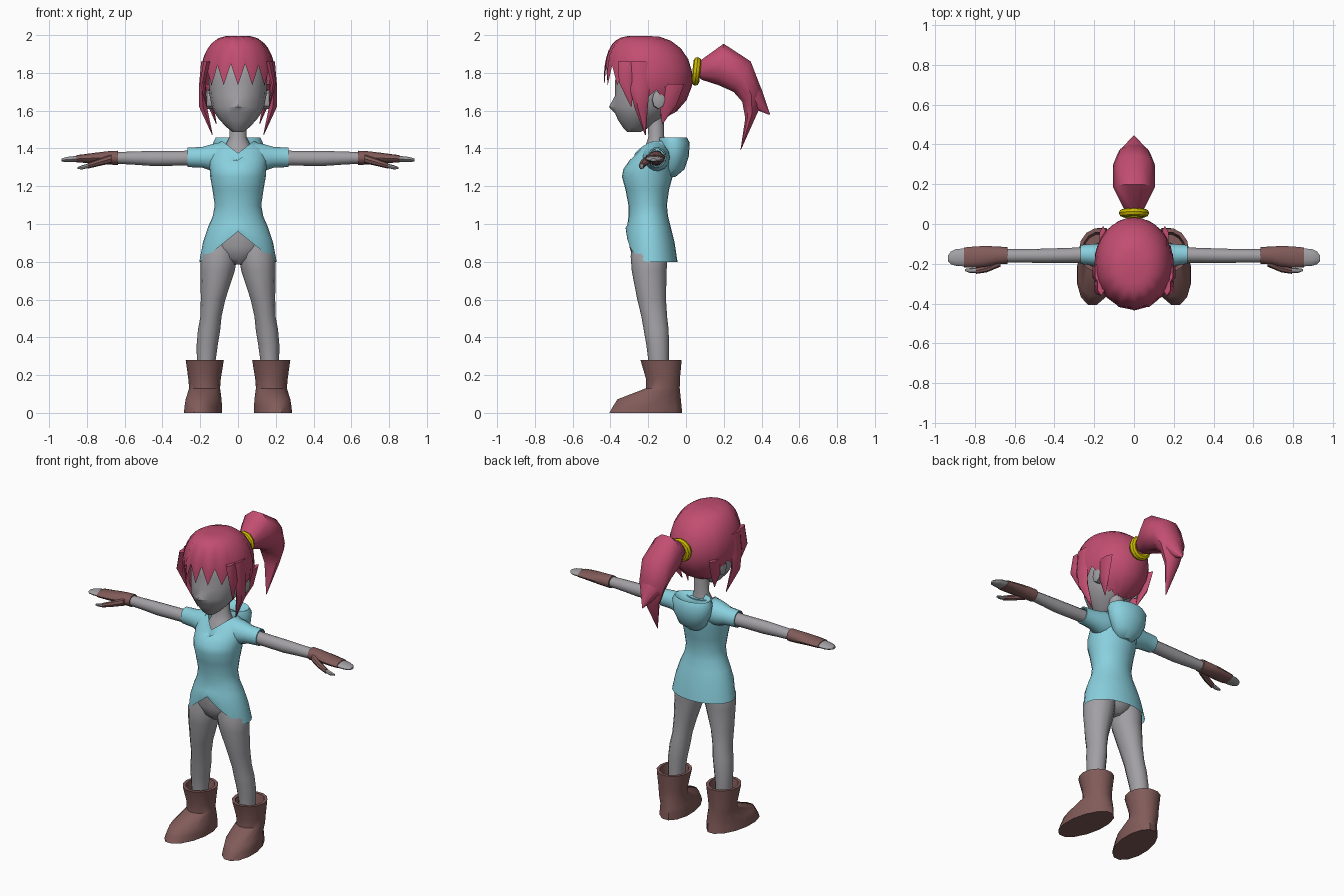
import bpy, bmesh, math
from mathutils import Vector as V


def material(name, rgb):
    m = bpy.data.materials.new(name)
    m.diffuse_color = (*rgb, 1)
    return m


PINK = material("hair pink", (0.54, 0.075, 0.165))
BLUE = material("cloth blue", (0.25, 0.63, 0.73))
BROWN = material("leather brown", (0.22, 0.105, 0.10))
GREY = material("body grey", (0.36, 0.35, 0.37))
YELLOW = material("tie yellow", (0.62, 0.50, 0.0))


def finish(name, bm, mat, mirror=False):
    bmesh.ops.recalc_face_normals(bm, faces=bm.faces)
    me = bpy.data.meshes.new(name)
    bm.to_mesh(me)
    bm.free()
    ob = bpy.data.objects.new(name, me)
    me.materials.append(mat)
    bpy.context.collection.objects.link(ob)
    if mirror:
        ob.modifiers.new("mirror", 'MIRROR').use_mirror_merge = False
    return ob


def loft(name, rings, mat, n=16, caps=(True, True), mirror=False, shape=None):
    """Skin rings of (centre, half axis u, half axis v); shape moves each point."""
    bm = bmesh.new()
    loops = []
    for c, u, v in rings:
        loop = []
        for i in range(n):
            a = 2 * math.pi * i / n
            p = V(c) + V(u) * math.cos(a) + V(v) * math.sin(a)
            loop.append(bm.verts.new(shape(p, V(c)) if shape else p))
        loops.append(loop)
    for a, b in zip(loops, loops[1:]):
        for i in range(n):
            j = (i + 1) % n
            bm.faces.new((a[i], a[j], b[j], b[i]))
    if caps[0]:
        bm.faces.new(loops[0])
    if caps[1]:
        bm.faces.new(loops[-1])
    return finish(name, bm, mat, mirror)


def upright(rows):   # rows: z, cx, cy, rx, ry
    return [((cx, cy, z), (rx, 0, 0), (0, ry, 0)) for z, cx, cy, rx, ry in rows]


def sideways(rows):  # rows: x, cy, cz, ry, rz
    return [((x, cy, cz), (0, ry, 0), (0, 0, rz)) for x, cy, cz, ry, rz in rows]


# Tunic with a pointed opening at the front hem and a V neck
def tunic_shape(p, c):
    front = p.y < c.y - 0.001
    if p.z < 0.999:
        hem = 0.8 + (0.16 * max(0, 1 - abs(p.x) / 0.2) if front else 0)
        p.z = hem + (p.z - 0.8) / 0.2 * (1 - hem)
    elif p.z > 1.39 and front:
        w = max(0, 1 - abs(p.x) / 0.085)
        p.y -= (0.055 if p.z > 1.42 else 0.03) * w
        p.z -= 0.065 * w
    return p


loft("tunic", upright([
    (0.80, 0, -.18, .205, .135), (0.90, 0, -.19, .186, .130), (0.98, 0, -.195, .16, .115),
    (1.04, 0, -.200, .134, .105), (1.10, 0, -.203, .123, .102), (1.18, 0, -.205, .135, .115),
    (1.25, 0, -.205, .147, .134), (1.29, 0, -.20, .150, .132), (1.34, 0, -.182, .155, .115),
    (1.40, 0, -.16, .145, .09), (1.44, 0, -.15, .088, .065)]),
    BLUE, 24, (False, False), shape=tunic_shape)

# Short sleeves, open at the cuff
loft("sleeve", sideways([
    (.09, -.16, 1.355, .075, .080), (.14, -.157, 1.352, .070, .072), (.19, -.155, 1.353, .055, .056),
    (.268, -.153, 1.353, .048, .053), (.268, -.153, 1.353, .042, .046), (.24, -.153, 1.353, .040, .044)]),
    BLUE, 14, mirror=True)

# Folded hood behind the neck
loft("hood", upright([
    (1.25, 0, -.085, .045, .03), (1.29, 0, -.068, .09, .06), (1.36, 0, -.062, .122, .077),
    (1.43, 0, -.065, .132, .085), (1.458, 0, -.07, .118, .075), (1.435, 0, -.078, .08, .05)]), BLUE, 20)

# Neck and upper chest, seen through the collar
loft("neck", upright([
    (1.30, 0, -.175, .10, .09), (1.36, 0, -.170, .09, .082), (1.41, 0, -.163, .07, .055),
    (1.46, 0, -.157, .046, .043), (1.58, 0, -.162, .045, .045)]), GREY, 14)


# Head with a pointed nose
def nose(p, c):
    if abs(p.x) < 0.005 and p.y < c.y and abs(p.z - 1.62) < 0.01:
        p.y -= 0.022
    return p


loft("head", upright([
    (1.487, 0, -.275, .028, .035), (1.51, 0, -.265, .058, .068), (1.55, 0, -.25, .097, .11),
    (1.585, 0, -.235, .122, .14), (1.62, 0, -.225, .138, .161), (1.68, 0, -.205, .150, .17),
    (1.76, 0, -.20, .155, .175), (1.84, 0, -.20, .145, .16), (1.91, 0, -.20, .10, .11)]),
    GREY, 16, shape=nose)
loft("ear", sideways([
    (.135, -.15, 1.655, .03, .045), (.165, -.145, 1.66, .034, .05), (.172, -.145, 1.66, .02, .03)]),
    GREY, 8, mirror=True)

# Hair cap: dome whose lower edge zigzags into a fringe
EDGE = [-9, 20, -9, 18, -9, 12, -14, -32, -25, -15, -30, -62, -58, -70, -64, -72, -70]
N, M = 32, 9
bm = bmesh.new()
pole = bm.verts.new((0, -.2, 1.995))
columns = []
for i in range(N):
    a = 2 * math.pi * i / N
    edge = EDGE[min(i, N - i)]
    power = 0.65 - 0.25 * math.cos(a)
    col = []
    for k in range(1, M + 1):
        t = math.radians(90 + (edge - 90) * (k / M) ** 1.15)
        r = math.cos(t) ** (power if t > 0 else 1)
        col.append(bm.verts.new((.2 * r * math.sin(a), -.2 - .235 * r * math.cos(a),
                                 1.77 + .227 * math.sin(t))))
    columns.append(col)
for i in range(N):
    a, b = columns[i], columns[(i + 1) % N]
    bm.faces.new((pole, a[0], b[0]))
    for k in range(M - 1):
        bm.faces.new((a[k], a[k + 1], b[k + 1], b[k]))
finish("hair_cap", bm, PINK)

# Hanging locks: x, y, z, half width, half thickness
LOCKS = {
    "front_lock": [(.165, -.31, 1.86, .05, .02), (.188, -.315, 1.75, .04, .016), (.165, -.29, 1.62, .002, .002)],
    "side_lock": [(.178, -.24, 1.86, .06, .02), (.192, -.245, 1.72, .052, .018),
                  (.185, -.238, 1.62, .036, .024), (.135, -.215, 1.47, .002, .002)],
    "rear_lock": [(.155, -.07, 1.74, .06, .02), (.145, -.095, 1.63, .045, .018), (.115, -.125, 1.53, .002, .002)],
}
for name, rows in LOCKS.items():
    loft(name, [((x, y, z), (0, w, 0), (t, 0, 0)) for x, y, z, w, t in rows], PINK, 6, mirror=True)


# Ponytail: upper point, lower point (y, z) and half width of each ring
def tail(name, rows):
    rings = []
    for (y1, z1), (y2, z2), w in rows:
        up = V((0, y1 - y2, z1 - z2)) / 2
        rings.append(((0, (y1 + y2) / 2, (z1 + z2) / 2), (w, 0, 0), up))
    loft(name, rings, PINK, 10)


tail("ponytail", [
    ((.05, 1.84), (.06, 1.78), .03), ((.085, 1.875), (.085, 1.76), .055), ((.20, 1.96), (.17, 1.73), .105),
    ((.345, 1.865), (.25, 1.695), .105), ((.40, 1.72), (.295, 1.645), .085),
    ((.385, 1.60), (.312, 1.56), .05), ((.292, 1.395), (.288, 1.39), .002)])
tail("ponytail_tip", [
    ((.36, 1.80), (.27, 1.72), .08), ((.405, 1.71), (.30, 1.63), .075), ((.445, 1.582), (.44, 1.578), .002)])

# Hair tie
bpy.ops.mesh.primitive_torus_add(major_radius=.055, minor_radius=.021, major_segments=12, minor_segments=8,
                                 location=(0, .055, 1.808), rotation=(math.radians(84), 0, 0))
tie = bpy.context.object
tie.name = "hair_tie"
tie.data.materials.append(YELLOW)

# Hips and legs
loft("hips", upright([
    (.785, 0, -.19, .03, .05), (.82, 0, -.19, .10, .09), (.88, 0, -.192, .16, .108),
    (.96, 0, -.195, .15, .104), (1.03, 0, -.20, .12, .095)]), GREY, 16)
loft("leg", upright([
    (.90, .085, -.19, .08, .09), (.83, .100, -.195, .097, .098), (.75, .108, -.195, .090, .092),
    (.60, .132, -.182, .065, .076), (.51, .143, -.168, .056, .068), (.44, .153, -.158, .059, .066),
    (.36, .163, -.150, .056, .060), (.28, .168, -.145, .050, .055), (.19, .168, -.145, .048, .053)]),
    GREY, 12, mirror=True)


# Boots with open cuffs and toes turned slightly outward
def toe_out(p, c):
    if p.z < 0.1:
        p.x -= 0.12 * (p.y + 0.13)
    return p


loft("boot", upright([
    (0, .176, -.213, .100, .198), (.035, .175, -.205, .099, .186), (.072, .174, -.195, .095, .172),
    (.13, .177, -.123, .082, .092), (.18, .177, -.122, .086, .092), (.28, .176, -.132, .101, .112),
    (.28, .176, -.132, .083, .092), (.21, .176, -.132, .075, .08)]),
    BROWN, 14, mirror=True, shape=toe_out)

# Arms, fingerless gloves and fingers
loft("arm", sideways([
    (.20, -.155, 1.35, .040, .042), (.30, -.157, 1.348, .038, .039), (.45, -.160, 1.347, .036, .040),
    (.55, -.160, 1.349, .034, .035), (.66, -.160, 1.35, .034, .030)]), GREY, 12, mirror=True)
loft("glove", sideways([
    (.635, -.158, 1.35, .042, .038), (.69, -.158, 1.35, .045, .035), (.75, -.163, 1.349, .053, .029),
    (.81, -.167, 1.347, .053, .023), (.855, -.168, 1.345, .050, .020)]), BROWN, 12, mirror=True)
loft("fingers", sideways([
    (.84, -.168, 1.345, .046, .018), (.895, -.168, 1.342, .042, .015), (.920, -.170, 1.34, .032, .012),
    (.934, -.172, 1.339, .015, .007)]), GREY, 10, mirror=True)
loft("thumb_sleeve", sideways([
    (.67, -.19, 1.345, .024, .024), (.74, -.222, 1.325, .021, .019), (.795, -.235, 1.308, .016, .015)]),
    BROWN, 8, mirror=True)
loft("thumb", sideways([
    (.785, -.233, 1.31, .013, .012), (.825, -.234, 1.30, .012, .011), (.85, -.231, 1.296, .005, .005)]),
    GREY, 8, mirror=True)

# Smooth shading with crisp edges
bpy.ops.object.select_all(action='SELECT')
bpy.ops.object.shade_smooth_by_angle(angle=math.radians(40))
